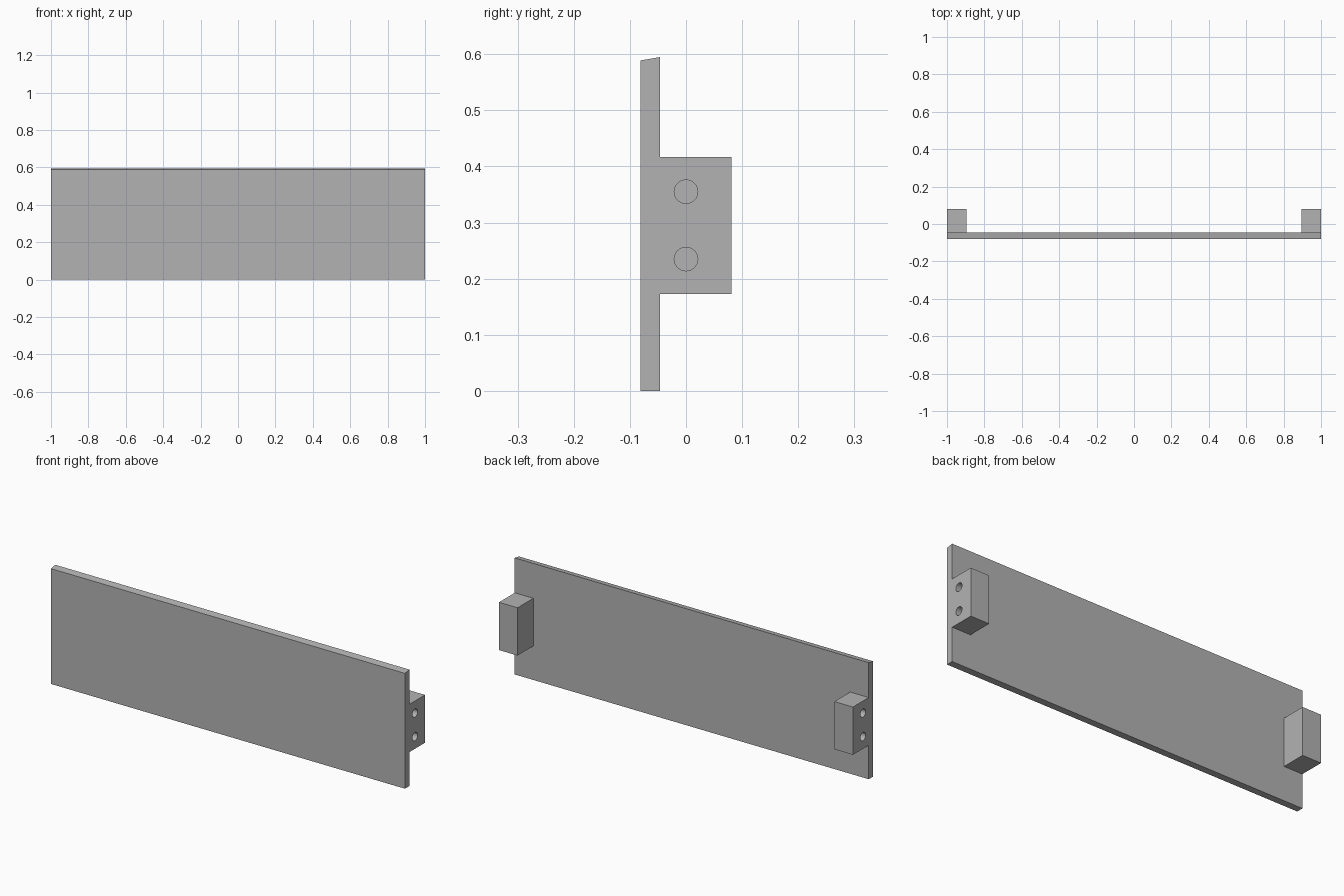
import bpy
import bmesh

cube = bpy.data.objects.get("Cube")
if cube:
    bpy.data.objects.remove(cube, do_unlink=True)

FRONT, INNER, BACK = -0.081, -0.046, 0.081
HOLE_DEPTH = 0.06

grey = bpy.data.materials.new("plain grey")
grey.use_nodes = True
grey.diffuse_color = (0.45, 0.45, 0.45, 1)
grey.node_tree.nodes["Principled BSDF"].inputs["Base Color"].default_value = grey.diffuse_color


def extrude_x(name, profile, x0, x1):
    """Solid made by sweeping a (y, z) outline from x0 to x1."""
    bm = bmesh.new()
    face = bm.faces.new([bm.verts.new((x0, y, z)) for y, z in profile])
    swept = bmesh.ops.extrude_face_region(bm, geom=[face])["geom"]
    moved = [g for g in swept if isinstance(g, bmesh.types.BMVert)]
    bmesh.ops.translate(bm, verts=moved, vec=(x1 - x0, 0, 0))
    bmesh.ops.recalc_face_normals(bm, faces=bm.faces)
    mesh = bpy.data.meshes.new(name)
    bm.to_mesh(mesh)
    bm.free()
    mesh.materials.append(grey)
    obj = bpy.data.objects.new(name, mesh)
    bpy.context.collection.objects.link(obj)
    return obj


def combine(target, tool, operation):
    """Apply a boolean and discard the tool object."""
    mod = target.modifiers.new(operation.lower(), "BOOLEAN")
    mod.operation, mod.solver, mod.object = operation, "EXACT", tool
    bpy.context.view_layer.objects.active = target
    bpy.ops.object.modifier_apply(modifier=mod.name)
    bpy.data.objects.remove(tool, do_unlink=True)


# Panel with a slightly sloped top edge
panel = extrude_x("front_panel",
                  [(FRONT, 0), (INNER, 0), (INNER, 0.595), (FRONT, 0.589)], -1, 1)

# Mounting blocks on the back, flush with the ends
block_outline = [(INNER - 0.01, 0.173), (BACK, 0.173), (BACK, 0.417), (INNER - 0.01, 0.417)]
for side in (-1, 1):
    block = extrude_x("mounting_block", block_outline, side * 0.895, side)
    combine(panel, block, "UNION")

# Blind screw holes in the outer faces of the blocks
for side in (-1, 1):
    for z in (0.235, 0.355):
        bpy.ops.mesh.primitive_cylinder_add(
            vertices=32, radius=0.021, depth=2 * HOLE_DEPTH,
            location=(side, 0, z), rotation=(0, 1.5707963, 0))
        drill = bpy.context.object
        drill.data.materials.append(grey)
        combine(panel, drill, "DIFFERENCE")

# Smooth hole walls, crisp edges elsewhere
bpy.ops.object.select_all(action="DESELECT")
panel.select_set(True)
bpy.context.view_layer.objects.active = panel
bpy.ops.object.shade_smooth_by_angle()
